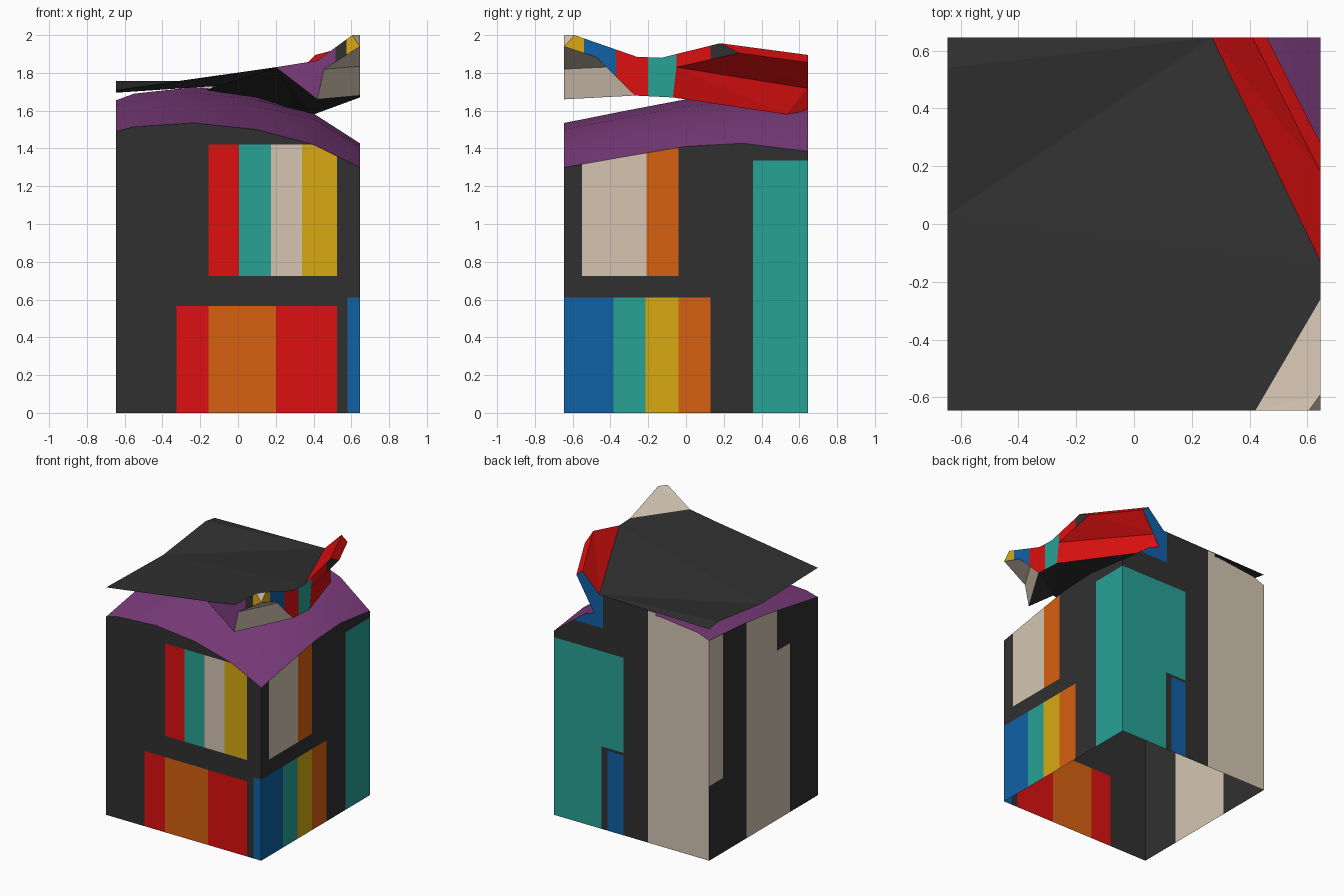
import bpy, bmesh
from mathutils import Vector

if "Cube" in bpy.data.objects:
    bpy.data.objects.remove(bpy.data.objects["Cube"])

W = 0.645  # half width of the square block
COLOURS = {
    "dark": (0.03, 0.03, 0.03), "red": (0.72, 0.005, 0.005), "teal": (0.02, 0.36, 0.30),
    "beige": (0.66, 0.56, 0.45), "yellow": (0.68, 0.40, 0.006), "orange": (0.68, 0.12, 0.005),
    "blue": (0.005, 0.12, 0.38), "purple": (0.20, 0.045, 0.20)}
NAMES = list(COLOURS)
MATS = []
for n, c in COLOURS.items():
    m = bpy.data.materials.new(n + " paint")
    m.diffuse_color = (*c, 1)
    m.use_nodes = True
    m.node_tree.nodes["Principled BSDF"].inputs["Base Color"].default_value = m.diffuse_color
    MATS.append(m)


def finish(name, bm, out):
    """Turn faces outward and make the object with all paints."""
    out = Vector(out)
    bm.normal_update()
    for f in bm.faces:
        if f.normal.dot(out) < 0:
            f.normal_flip()
    me = bpy.data.meshes.new(name)
    bm.to_mesh(me)
    bm.free()
    for m in MATS:
        me.materials.append(m)
    ob = bpy.data.objects.new(name, me)
    bpy.context.collection.objects.link(ob)
    return ob


def polygon(name, pts, colour, out, fan=False):
    """One flat-coloured sheet."""
    bm = bmesh.new()
    vs = [bm.verts.new(p) for p in pts]
    if fan:
        for i in range(1, len(vs) - 1):
            bm.faces.new((vs[0], vs[i], vs[i + 1]))
    else:
        bm.faces.new(vs)
        bmesh.ops.triangulate(bm, faces=bm.faces[:])
    for f in bm.faces:
        f.material_index = NAMES.index(colour)
    return finish(name, bm, out)


def painted(name, outline, axis, at, rects, out, base="dark"):
    """Vertical sheet from a (u, z) outline, cut along painted rectangles (u0, u1, z0, z1, colour)."""
    bm = bmesh.new()
    place = (lambda u, z: (u, at, z)) if axis == 0 else (lambda u, z: (at, u, z))
    bm.faces.new([bm.verts.new(place(u, z)) for u, z in outline])
    bmesh.ops.triangulate(bm, faces=bm.faces[:])
    cuts = {(axis, r[i]) for r in rects for i in (0, 1)} | {(2, r[i]) for r in rects for i in (2, 3)}
    for ax, v in sorted(cuts):
        co, no = Vector((0, 0, 0)), Vector((0, 0, 0))
        co[ax], no[ax] = v, 1
        bmesh.ops.bisect_plane(bm, geom=bm.verts[:] + bm.edges[:] + bm.faces[:],
                               plane_co=co, plane_no=no, dist=1e-5)
    for f in bm.faces:
        c = f.calc_center_median()
        col = base
        for u0, u1, z0, z1, k in rects:
            if u0 < c[axis] < u1 and z0 < c.z < z1:
                col = k
        f.material_index = NAMES.index(col)
    return finish(name, bm, out)


def bands(edges, colours, z0, z1):
    return [(a, b, z0, z1, k) for a, b, k in zip(edges, edges[1:], colours)]


# Curved purple upper surface: heights blend from front profile to back profile
XS = [-W, -0.55, -0.23, 0.1, 0.4, W]
YS = [-W, -0.3, 0, 0.3, W]
FRONT = [1.49, 1.515, 1.535, 1.50, 1.42, 1.30]
BACK = [1.655, 1.69, 1.725, 1.685, 1.575, 1.385]
BLEND = [0, 0.36, 0.66, 0.85, 1]
BUMP = [0, 0.03, 0.055, 0.055, 0]
BUMP_X = [0, 0, 0, 0, 0.6, 1]


def height(i, j):
    return FRONT[i] + (BACK[i] - FRONT[i]) * BLEND[j] + BUMP[j] * BUMP_X[i]


bm = bmesh.new()
grid = [[bm.verts.new((x, y, height(i, j))) for j, y in enumerate(YS)] for i, x in enumerate(XS)]
for i in range(len(XS) - 1):
    for j in range(len(YS) - 1):
        f = bm.faces.new((grid[i][j], grid[i + 1][j], grid[i + 1][j + 1], grid[i][j + 1]))
        f.material_index = NAMES.index("purple")
        f.smooth = True
finish("curved_upper_surface", bm, (0, 0, 1))


# Four open-bottomed walls whose tops follow the curved surface
def wall_outline(us, zs):
    return [(-W, 0), (W, 0)] + list(zip(us, zs))[::-1]


nx, ny = len(XS), len(YS)
painted("front_wall", wall_outline(XS, [height(i, 0) for i in range(nx)]), 0, -W,
        bands([-0.155, 0.005, 0.175, 0.34, 0.525], ["red", "teal", "beige", "yellow"], 0.725, 1.42)
        + bands([-0.325, -0.155, 0.2, 0.525], ["red", "orange", "red"], 0, 0.565)
        + [(0.58, W, 0, 0.61, "blue")], (0, -1, 0))
painted("right_wall", wall_outline(YS, [height(nx - 1, j) for j in range(ny)]), 1, W,
        bands([-W, -0.385, -0.215, -0.04, 0.13], ["blue", "teal", "yellow", "orange"], 0, 0.61)
        + bands([-0.55, -0.21, -0.04], ["beige", "orange"], 0.725, 1.5)
        + [(0.355, W, 0, 1.335, "teal")], (1, 0, 0))
painted("back_wall", wall_outline(XS, [height(i, ny - 1) for i in range(nx)]), 0, W,
        [(0.07, W, 0, 1.335, "teal"), (0.07, 0.25, 0, 0.62, "dark"), (0.07, 0.2, 0, 0.6, "blue"),
         (-W, -0.137, 0, 2, "beige"), (0.24, 0.47, 1.51, 2, "blue")], (0, 1, 0))
painted("left_wall", wall_outline(YS, [height(0, j) for j in range(ny)]), 1, -W,
        [(0.48, W, 0.56, 2, "beige"), (-0.16, 0.205, 0, 2, "beige"),
         (-0.315, -0.16, 0, 1.27, "beige")], (-1, 0, 0))

# Tilted roof sheet
RF, RR1, RR2, RB = (0.42, -W, 1.865), (W, -0.26, 1.885), (W, -0.13, 1.88), (0.27, W, 1.757)
polygon("roof_sheet", [(-W, -W, 1.71), (0.2, -W, 1.83), RF, RR1, RR2, RB,
                       (-W, W, 1.74), (-W, 0.54, 1.757), (-W, 0.03, 1.695)], "dark", (0, 0, 1))

# Front-right corner eave: raised top, tip, underside and the wall below
TA, TB, TC = (0.605, -W, 2.0), (W, -0.59, 2.0), (W, -W, 1.94)
UA, UB = (0.455, -W, 1.82), (W, -0.33, 1.835)
LA, LB = (0.42, -W, 1.66), (W, -0.27, 1.68)
polygon("corner_eave_top", [RF, RR1, TB, TA], "beige", (0, 0, 1))
polygon("corner_eave_tip", [TA, TB, TC], "beige", (1, -1, 0.3))
polygon("corner_eave_underside", [UA, UB, TC], "beige", (0.3, -0.3, -1))
polygon("corner_eave_wall", [LA, LB, UB, UA], "beige", (1, -1, 0))

# Diagonal red eave along the back right
PA, PB = (W, 0.18, 1.957), (0.41, W, 1.895)
QA, QB = (W, 0.28, 1.905), (0.46, W, 1.855)
SA, SB = (W, -0.05, 1.83), (0.31, W, 1.718)
BA, BM, BB = (W, -0.07, 1.67), (0.4, 0.53, 1.58), (0.31, W, 1.60)
polygon("red_eave_top", [RR2, PA, PB, RB], "red", (0, 0, 1))
polygon("red_eave_fascia", [PA, QA, QB, PB], "red", (1, 0.6, 0.5))
polygon("red_eave_underside", [QA, SA, SB, QB], "red", (0.3, 0.2, -1))
polygon("red_eave_wall", [SA, BA, BM, BB, SB], "red", (1, 0.6, 0))

# Dark underside joining the eave walls to the roof sheet
polygon("roof_underside", [(0.2, -W, 1.828), LA, LB, BA, BM, BB, (-0.2, W, 1.70)],
        "dark", (0, 0, -1), fan=True)


# Colour-banded end faces where the eaves meet the block's sides
def yz(*ps):
    return [(p[1], p[2]) for p in ps]


def xz(*ps):
    return [(p[0], p[2]) for p in ps]


painted("right_end_face", yz(TC, TB, RR1, RR2, PA, QA, SA, BA, LB, UB), 1, W,
        bands([-W, -0.54, -0.37, -0.2, -0.05, 0.13],
              ["yellow", "blue", "red", "teal", "red"], 1.5, 2.1), (1, 0, 0))
painted("front_end_face", [(0.2, 1.83)] + xz(LA, UA, TC, TA, RF), 0, -W,
        bands([0.1, 0.515, 0.575, 0.7], ["purple", "dark", "yellow"], 1.5, 2.1), (0, -1, 0))
painted("back_end_face", [(-0.2, 1.70), (-0.2, 1.745)] + xz(RB, PB, QB, SB, BB) + [(0.1, 1.66)], 0, W,
        [(-0.3, -0.137, 1.5, 2.1, "beige"), (0.24, 0.6, 1.5, 2.1, "blue")], (0, 1, 0))
